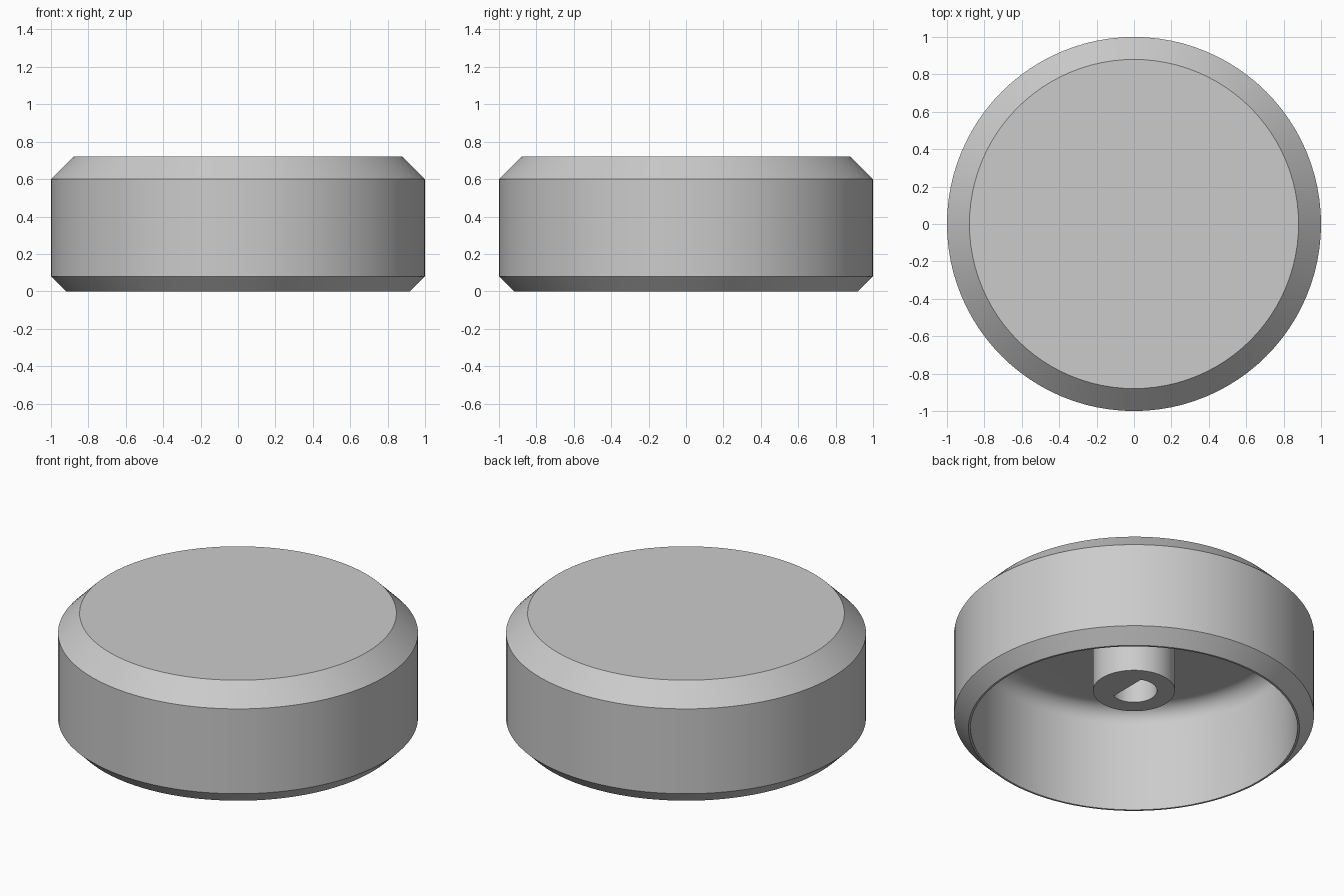
import bpy
import bmesh
from math import sin, cos, pi, radians

if "Cube" in bpy.data.objects:
    bpy.data.objects.remove(bpy.data.objects["Cube"], do_unlink=True)

SEGMENTS = 96
HEIGHT = 0.72
CEILING = 0.64

grey = bpy.data.materials.new("plain grey")
grey.use_nodes = True
grey.diffuse_color = (0.6, 0.6, 0.6, 1)
grey.node_tree.nodes["Principled BSDF"].inputs["Base Color"].default_value = grey.diffuse_color


def ring(radius, z, flat=None):
    """Circle of points, optionally cut off by a flat on the +x side."""
    points = []
    for i in range(SEGMENTS):
        a = 2 * pi * i / SEGMENTS
        x = radius * cos(a)
        points.append((x if flat is None else min(x, flat), radius * sin(a), z))
    return points


def loft(name, rings, closed):
    """Skin the rings; join last to first if closed, otherwise cap both ends."""
    bm = bmesh.new()
    loops = [[bm.verts.new(p) for p in r] for r in rings]
    pairs = list(zip(loops, loops[1:]))
    if closed:
        pairs.append((loops[-1], loops[0]))
    else:
        bm.faces.new(loops[0])
        bm.faces.new(loops[-1])
    for a, b in pairs:
        for i in range(SEGMENTS):
            j = (i + 1) % SEGMENTS
            bm.faces.new((a[i], a[j], b[j], b[i]))
    bmesh.ops.recalc_face_normals(bm, faces=bm.faces)
    mesh = bpy.data.meshes.new(name)
    bm.to_mesh(mesh)
    bm.free()
    mesh.materials.append(grey)
    obj = bpy.data.objects.new(name, mesh)
    bpy.context.collection.objects.link(obj)
    bpy.ops.object.select_all(action="DESELECT")
    obj.select_set(True)
    bpy.context.view_layer.objects.active = obj
    bpy.ops.object.shade_smooth_by_angle(angle=radians(30))
    return obj


# Hollow cap: chamfered outside, rounded corner under the top
inner, fillet, steps = 0.908, 0.1, 8
profile = [(0.88, HEIGHT), (1, 0.6), (1, 0.08), (0.92, 0), (inner, 0)]
for k in range(steps + 1):
    a = pi / 2 * k / steps
    profile.append((inner - fillet + fillet * cos(a), CEILING - fillet + fillet * sin(a)))
loft("knob_cap", [ring(r, z) for r, z in profile], closed=False)

# Shaft socket: round post with a D-shaped bore, seated in the ceiling
post, bore, flat = 0.228, 0.128, 0.049
bottom, top = 0.24, CEILING + 0.02
loft("shaft_socket", [ring(post, bottom), ring(post, top),
                      ring(bore, top, flat), ring(bore, bottom, flat)], closed=True)
